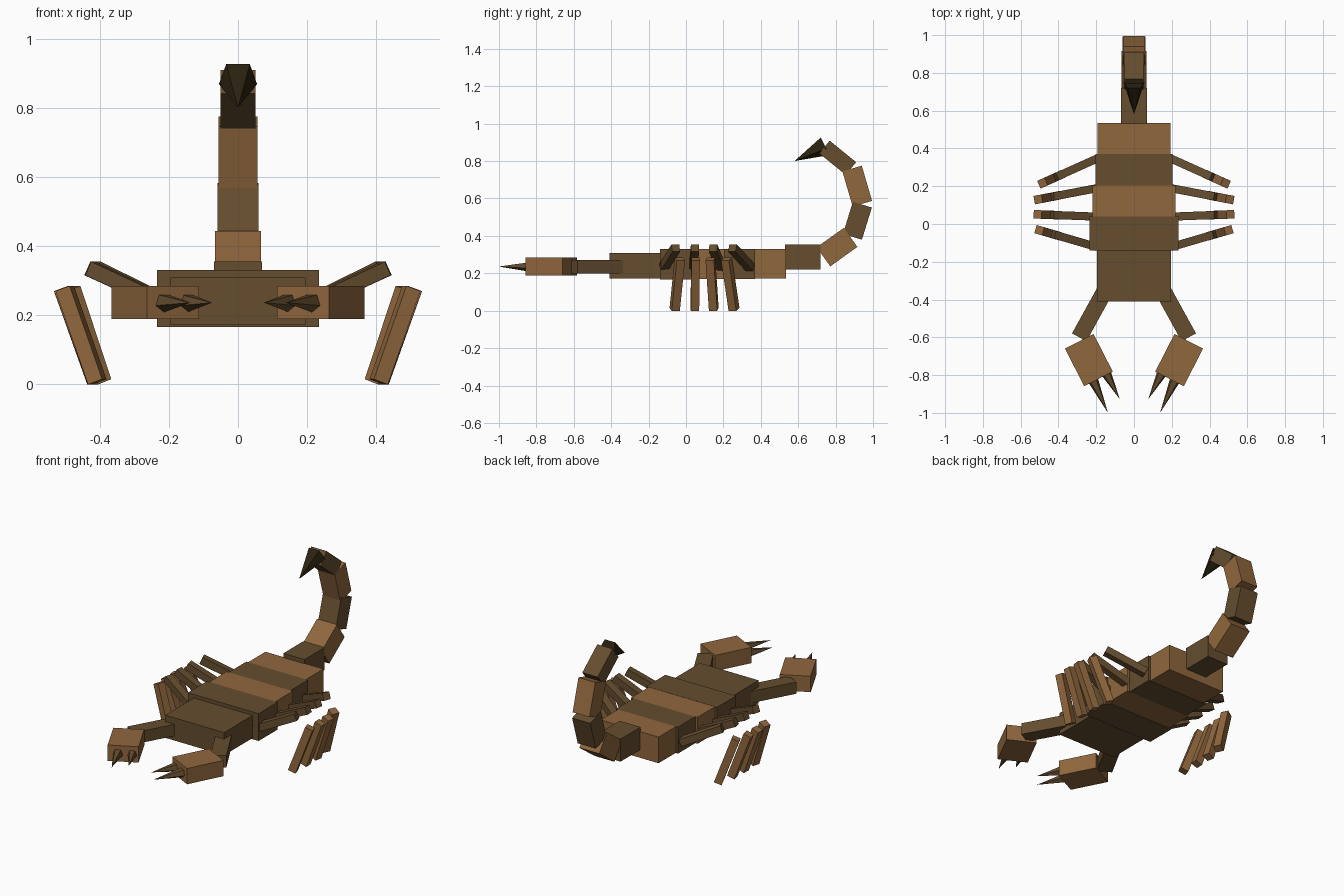
import bpy
import bmesh
from math import pi
from mathutils import Matrix, Vector

cube = bpy.data.objects.get("Cube")
if cube:
    bpy.data.objects.remove(cube, do_unlink=True)


def material(name, rgb):
    m = bpy.data.materials.new(name)
    m.use_nodes = True
    m.diffuse_color = (*rgb, 1)
    m.node_tree.nodes["Principled BSDF"].inputs["Base Color"].default_value = (*rgb, 1)
    return m


LIGHT = material("light brown", (0.28, 0.135, 0.047))
DARK = material("dark brown", (0.13, 0.074, 0.028))
BLACK = material("stinger black", (0.024, 0.016, 0.005))


def frame(a, b, up=Vector((0, 0, 1))):
    """Midpoint frame whose local z runs from a to b and local y leans to up."""
    z = (b - a).normalized()
    x = up.cross(z).normalized()
    y = z.cross(x)
    m = Matrix((x, y, z)).transposed().to_4x4()
    m.translation = (a + b) / 2
    return m


def finish(name, bm, mat):
    mesh = bpy.data.meshes.new(name)
    bm.to_mesh(mesh)
    bm.free()
    mesh.materials.append(mat)
    obj = bpy.data.objects.new(name, mesh)
    bpy.context.collection.objects.link(obj)


def bar(name, a, b, width, height, mat):
    """Box from a to b with a horizontal width and an upright height."""
    a, b = Vector(a), Vector(b)
    bm = bmesh.new()
    size = Matrix.Diagonal((width, height, (b - a).length, 1))
    bmesh.ops.create_cube(bm, size=1, matrix=frame(a, b) @ size)
    finish(name, bm, mat)


def spike(name, base, tip, radius, mat):
    """Five-sided cone with a flat edge on top."""
    a, b = Vector(base), Vector(tip)
    bm = bmesh.new()
    bmesh.ops.create_cone(bm, cap_ends=True, segments=5, radius1=radius, radius2=0,
                          depth=(b - a).length,
                          matrix=frame(a, b) @ Matrix.Rotation(pi, 4, "Z"))
    lowest = min(v.co.z for v in bm.verts)
    bmesh.ops.recalc_face_normals(bm, faces=bm.faces)
    finish(name, bm, mat)


# Body segments: front y, back y, width, bottom z, top z
body = [
    ("head", -0.41, -0.13, 0.39, 0.173, 0.309, DARK),
    ("front_body", -0.14, 0.04, 0.47, 0.166, 0.330, DARK),
    ("middle_body", 0.04, 0.205, 0.44, 0.170, 0.329, LIGHT),
    ("rear_body", 0.205, 0.37, 0.41, 0.170, 0.329, DARK),
    ("end_body", 0.37, 0.535, 0.385, 0.172, 0.329, LIGHT),
]
for name, y0, y1, width, z0, z1, mat in body:
    mid = (z0 + z1) / 2
    bar(name, (0, y0, mid), (0, y1, mid), width, z1 - z0, mat)

# Curling tail: start and end in the y-z plane, width, thickness
tail = [
    ((0.53, 0.287), (0.72, 0.287), 0.140, 0.135, DARK),
    ((0.735, 0.288), (0.88, 0.392), 0.132, 0.125, LIGHT),
    ((0.89, 0.395), (0.943, 0.567), 0.120, 0.106, DARK),
    ((0.943, 0.572), (0.888, 0.76), 0.112, 0.108, LIGHT),
    ((0.882, 0.76), (0.74, 0.875), 0.102, 0.088, DARK),
]
for i, (a, b, width, thick, mat) in enumerate(tail, 1):
    bar(f"tail_segment_{i}", (0, *a), (0, *b), width, thick, mat)
spike("stinger", (0, 0.742, 0.884), (0, 0.58, 0.80), 0.058, BLACK)

# Leg ground lines: root and tip in the x-y plane
legs = [
    ((0.22, -0.115), (0.528, -0.025)),
    ((0.225, 0.04), (0.538, 0.052)),
    ((0.22, 0.185), (0.535, 0.125)),
    ((0.21, 0.34), (0.51, 0.205)),
]

for side, s in (("left", 1), ("right", -1)):
    # Legs: rising upper bar and separate shin leaning inward
    for i, (root, tip) in enumerate(legs, 1):
        tip = Vector(tip)
        inward = (Vector(root) - tip).normalized()

        def on_leg(distance, z):
            p = tip + inward * distance
            return (s * p.x, p.y, z)

        bar(f"{side}_upper_leg_{i}", on_leg(0.335, 0.232), on_leg(0.105, 0.335),
            0.043, 0.043, DARK)
        bar(f"{side}_lower_leg_{i}", on_leg(0.028, 0.277), on_leg(0.126, 0.007),
            0.045, 0.045, LIGHT)

    # Pincer: arm, hand block and two spikes
    bar(f"{side}_arm", (s * 0.15, -0.346, 0.235), (s * 0.29, -0.6, 0.235),
        0.087, 0.07, DARK)
    bar(f"{side}_hand", (s * 0.29, -0.621, 0.236), (s * 0.188, -0.82, 0.236),
        0.17, 0.095, LIGHT)
    spike(f"{side}_outer_pincer", (s * 0.222, -0.815, 0.236), (s * 0.138, -1.0, 0.236),
          0.031, DARK)
    spike(f"{side}_inner_pincer", (s * 0.155, -0.775, 0.236), (s * 0.075, -0.928, 0.236),
          0.031, DARK)
